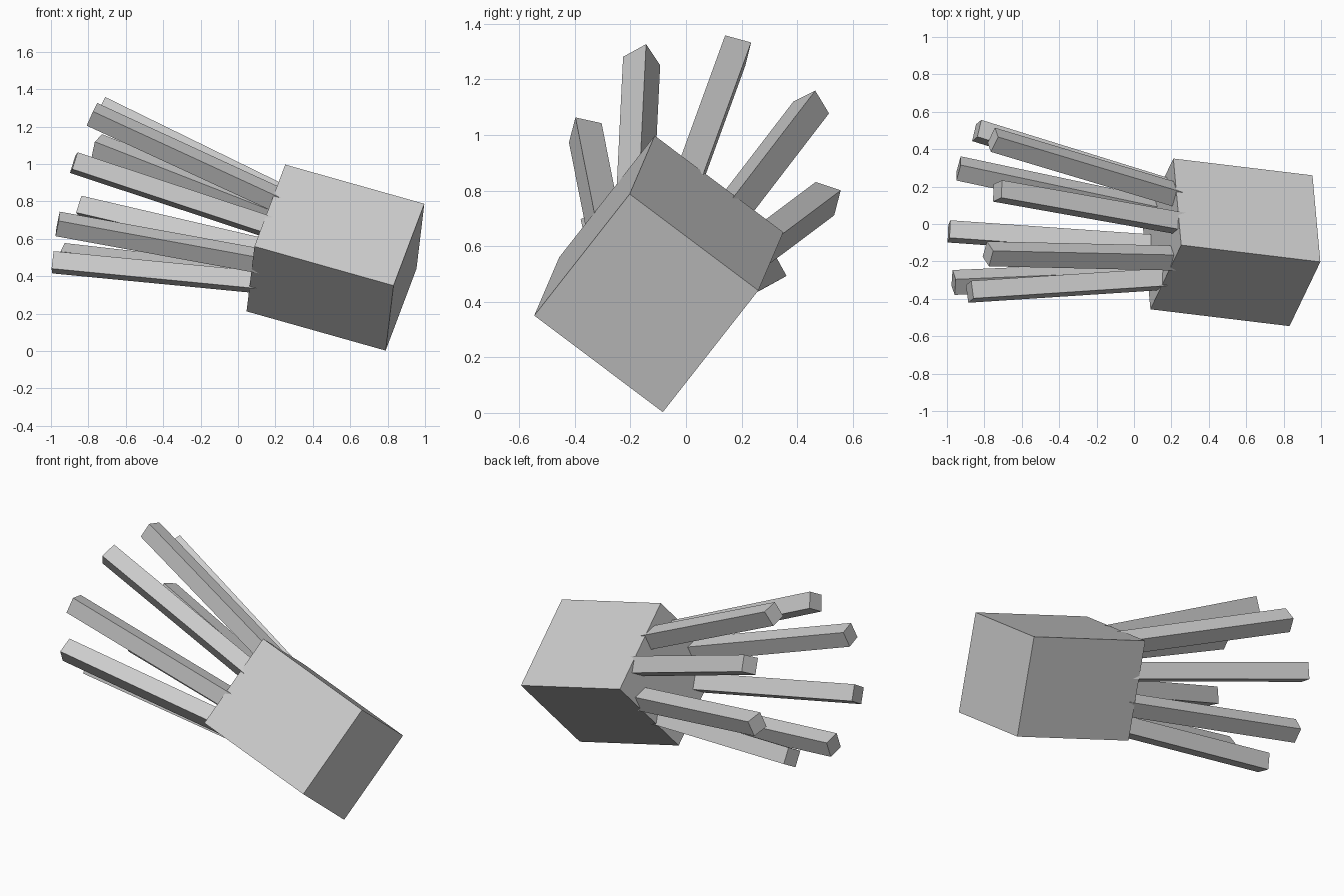
import bpy
from math import radians, tan, cos
from mathutils import Matrix, Vector

cube = bpy.data.objects.get("Cube")
if cube:
    bpy.data.objects.remove(cube, do_unlink=True)

grey = bpy.data.materials.new("plain_grey")
grey.use_nodes = True
colour = (0.6, 0.6, 0.6, 1.0)
grey.diffuse_color = colour
grey.node_tree.nodes["Principled BSDF"].inputs["Base Color"].default_value = colour


def add_box(name, size, placement):
    """Flat-sided box of the given size, placed by a matrix."""
    bpy.ops.mesh.primitive_cube_add(size=1)
    box = bpy.context.object
    box.name = name
    box.data.transform(Matrix.Diagonal((*size, 1)))
    box.matrix_world = placement
    box.data.materials.append(grey)
    return box


# Tilted frame: local x runs along the body, y and z across it
along = Vector((0.745, -0.09, -0.21)).normalized()
across = Vector((-0.04, 0.465, -0.35))
across = (across - along * across.dot(along)).normalized()
up = along.cross(across)
frame = Matrix((along, across, up)).transposed().to_4x4()
frame.translation = (0.521, -0.098, 0.5)

# Body
LENGTH, WIDTH = 0.778, 0.58
add_box("body", (LENGTH, WIDTH, WIDTH), frame)

# Ring of eight arms flaring outward from the end of the body
ARMS, THICK, REACH = 8, 0.097, 1.055
SPLAY, ROOT_RADIUS, SUNK = radians(10.5), 0.252, 0.05
arm_length = (REACH + SUNK) / cos(SPLAY)
for i in range(ARMS):
    turn = Matrix.Rotation(radians(22.5 + 45 * i), 4, 'X')
    middle = (REACH - SUNK) / 2
    place = Matrix.Translation((-LENGTH / 2 - middle, 0,
                                ROOT_RADIUS + middle * tan(SPLAY)))
    tilt = Matrix.Rotation(SPLAY, 4, 'Y')
    add_box(f"arm_{i + 1}", (arm_length, THICK, THICK), frame @ turn @ place @ tilt)
